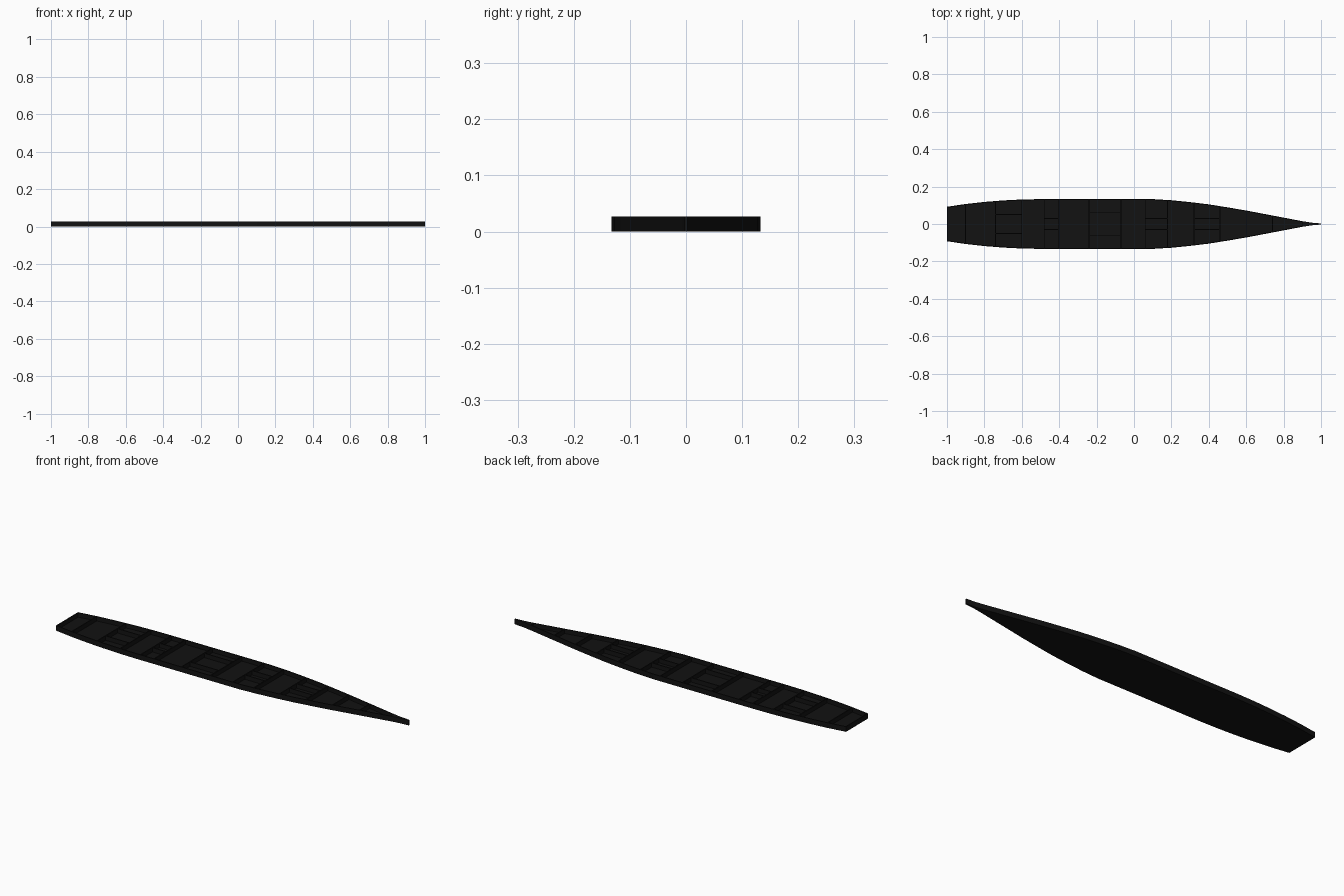
import bpy, bmesh

if "Cube" in bpy.data.objects:
    bpy.data.objects.remove(bpy.data.objects["Cube"])

L, H, FLOOR, T = 1.0, 0.027, 0.004, 0.005
HALF = [(-1, .092), (-.9, .107), (-.8, .118), (-.7, .126), (-.6, .131), (-.5, .133),
        (.1, .133), (.2, .127), (.3, .117), (.4, .105), (.5, .089), (.6, .072),
        (.7, .053), (.8, .034), (.9, .015), (.95, .007), (1, .003)]

mat = bpy.data.materials.new("dark_hull")
mat.diffuse_color = (0.006, 0.006, 0.006, 1)
mat.use_nodes = True
mat.node_tree.nodes["Principled BSDF"].inputs["Base Color"].default_value = mat.diffuse_color


def half_width(x):
    for (x0, y0), (x1, y1) in zip(HALF, HALF[1:]):
        if x0 <= x <= x1:
            return y0 + (y1 - y0) * (x - x0) / (x1 - x0)
    return 0


def finish(name, bm):
    bmesh.ops.recalc_face_normals(bm, faces=bm.faces)
    me = bpy.data.meshes.new(name)
    bm.to_mesh(me)
    bm.free()
    me.materials.append(mat)
    ob = bpy.data.objects.new(name, me)
    bpy.context.collection.objects.link(ob)
    return ob


def wall(name, x0, x1, y0, y1):
    bm = bmesh.new()
    bmesh.ops.create_cube(bm, size=1)
    for v in bm.verts:
        v.co.x = x1 if v.co.x > 0 else x0
        v.co.y = y1 if v.co.y > 0 else y0
        v.co.z = H if v.co.z > 0 else FLOOR / 2
    return finish(name, bm)


# hull tray: bottom, outer sides, rim, inner sides and recessed floor
outer = HALF
inner = [(x, y - T) for x, y in HALF if y > 0.012]
inner[0] = (-1 + T, inner[0][1])


def ring(bm, pts, z):
    loop = pts + [(x, -y) for x, y in reversed(pts)]
    return [bm.verts.new((x, y, z)) for x, y in loop]


def bridge(bm, a, b):
    n = len(a)
    for i in range(n):
        j = (i + 1) % n
        bm.faces.new((a[i], a[j], b[j], b[i]))


bm = bmesh.new()
bottom, rim = ring(bm, outer, 0), ring(bm, outer, H)
rim_in, floor = ring(bm, inner, H), ring(bm, inner, FLOOR)
bm.faces.new(bottom)
bm.faces.new(floor)
bridge(bm, bottom, rim)
bridge(bm, rim_in, floor)
n, m = len(outer), len(inner)
for i in range(m - 1):
    bm.faces.new((rim[i], rim[i + 1], rim_in[i + 1], rim_in[i]))
    bm.faces.new((rim[-1 - i], rim_in[-1 - i], rim_in[-2 - i], rim[-2 - i]))
bm.faces.new((rim[-1], rim[0], rim_in[0], rim_in[-1]))
bm.faces.new(rim[m - 1:2 * n - m + 1] + [rim_in[m], rim_in[m - 1]])
finish("hull", bm)

# transverse bulkheads
for i, x in enumerate((-.9, -.74, -.6, -.48, -.4, -.24, -.07, .06, .18, .32, .46, .6, .74)):
    w = half_width(x + T) - T / 2
    wall(f"bulkhead_{i}", x - T / 2, x + T / 2, -w, w)

# compartment partitions along the ship
for i, (x0, x1, y) in enumerate(((-.74, -.6, .05), (-.48, -.4, .03), (-.24, -.07, .06),
                                 (.06, .18, .03), (.32, .46, .03))):
    for s, side in ((1, "left"), (-1, "right")):
        wall(f"partition_{side}_{i}", x0, x1, s * y - T / 2, s * y + T / 2)
